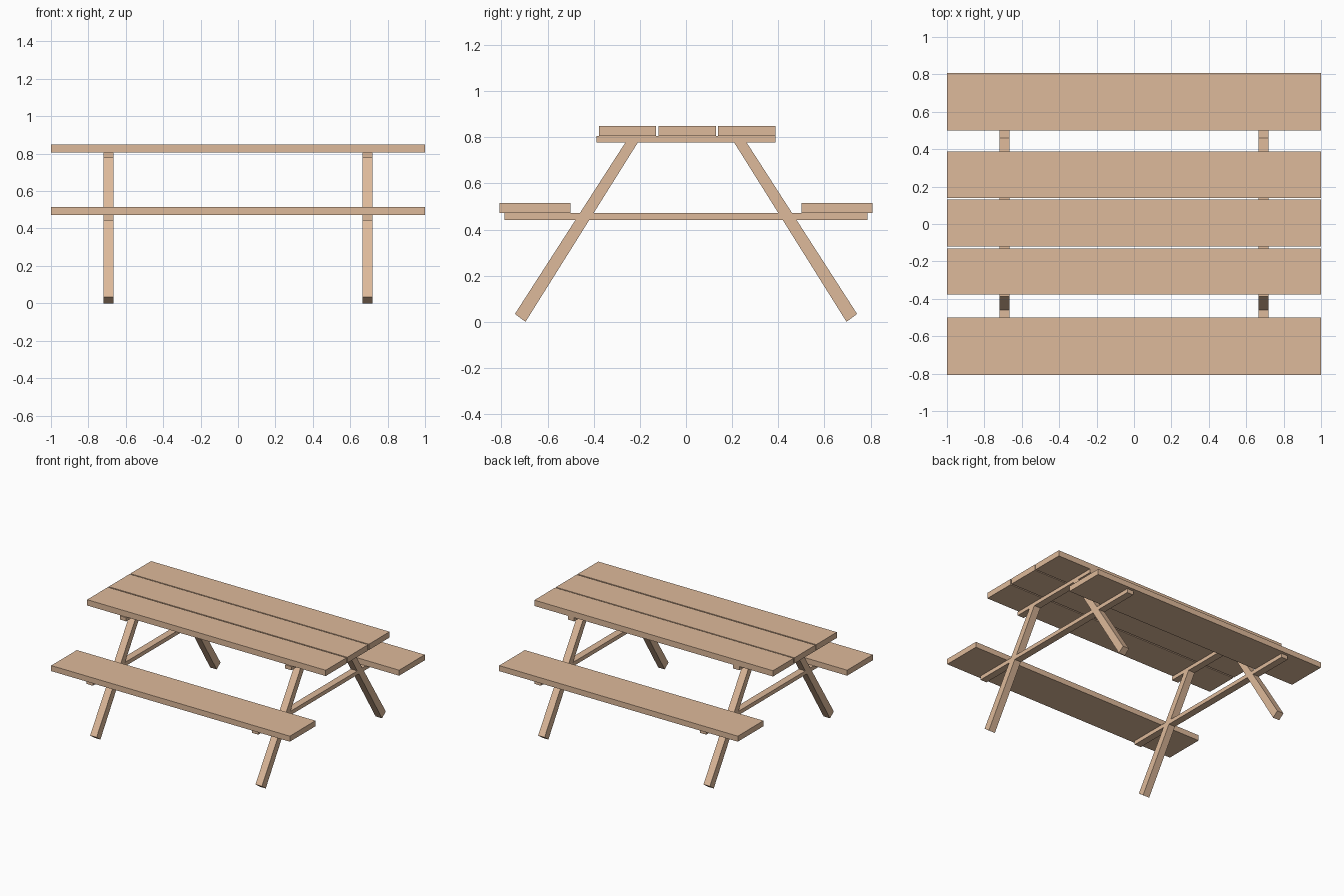
import bpy
import bmesh

if "Cube" in bpy.data.objects:
    bpy.data.objects.remove(bpy.data.objects["Cube"])

wood = bpy.data.materials.new("light_wood")
wood.diffuse_color = (0.73, 0.49, 0.325, 1.0)
wood.use_nodes = True
wood.node_tree.nodes["Principled BSDF"].inputs["Base Color"].default_value = wood.diffuse_color


def prism(name, profile, x0, x1):
    """Extrude a (y, z) profile along x from x0 to x1."""
    bm = bmesh.new()
    base = bm.faces.new([bm.verts.new((x0, y, z)) for y, z in profile])
    ext = bmesh.ops.extrude_face_region(bm, geom=[base])
    moved = [v for v in ext["geom"] if isinstance(v, bmesh.types.BMVert)]
    bmesh.ops.translate(bm, verts=moved, vec=(x1 - x0, 0, 0))
    bmesh.ops.recalc_face_normals(bm, faces=bm.faces)
    mesh = bpy.data.meshes.new(name)
    bm.to_mesh(mesh)
    bm.free()
    mesh.materials.append(wood)
    obj = bpy.data.objects.new(name, mesh)
    bpy.context.collection.objects.link(obj)
    return obj


def board(name, y0, y1, z0, z1, x0=-1.0, x1=1.0):
    return prism(name, [(y0, z0), (y1, z0), (y1, z1), (y0, z1)], x0, x1)


# Three table top planks with narrow gaps
for i, (y0, y1) in enumerate([(-0.378, -0.130), (-0.120, 0.130), (0.139, 0.387)]):
    board(f"table_plank_{i + 1}", y0, y1, 0.805, 0.849)

# Bench seats
board("front_bench_seat", -0.808, -0.501, 0.472, 0.514)
board("back_bench_seat", 0.501, 0.808, 0.472, 0.514)

# Two A-frames: splayed legs with a top beam and a bench beam
leg = [(-0.742, 0.034), (-0.696, 0.0), (-0.209, 0.777), (-0.263, 0.777)]
for side, x0, x1 in (("left", -0.72, -0.666), ("right", 0.666, 0.72)):
    board(f"{side}_top_beam", -0.387, 0.387, 0.777, 0.805, x0, x1)
    board(f"{side}_bench_beam", -0.786, 0.786, 0.442, 0.472, x0, x1)
    prism(f"{side}_front_leg", leg, x0, x1)
    prism(f"{side}_back_leg", [(-y, z) for y, z in leg], x0, x1)
